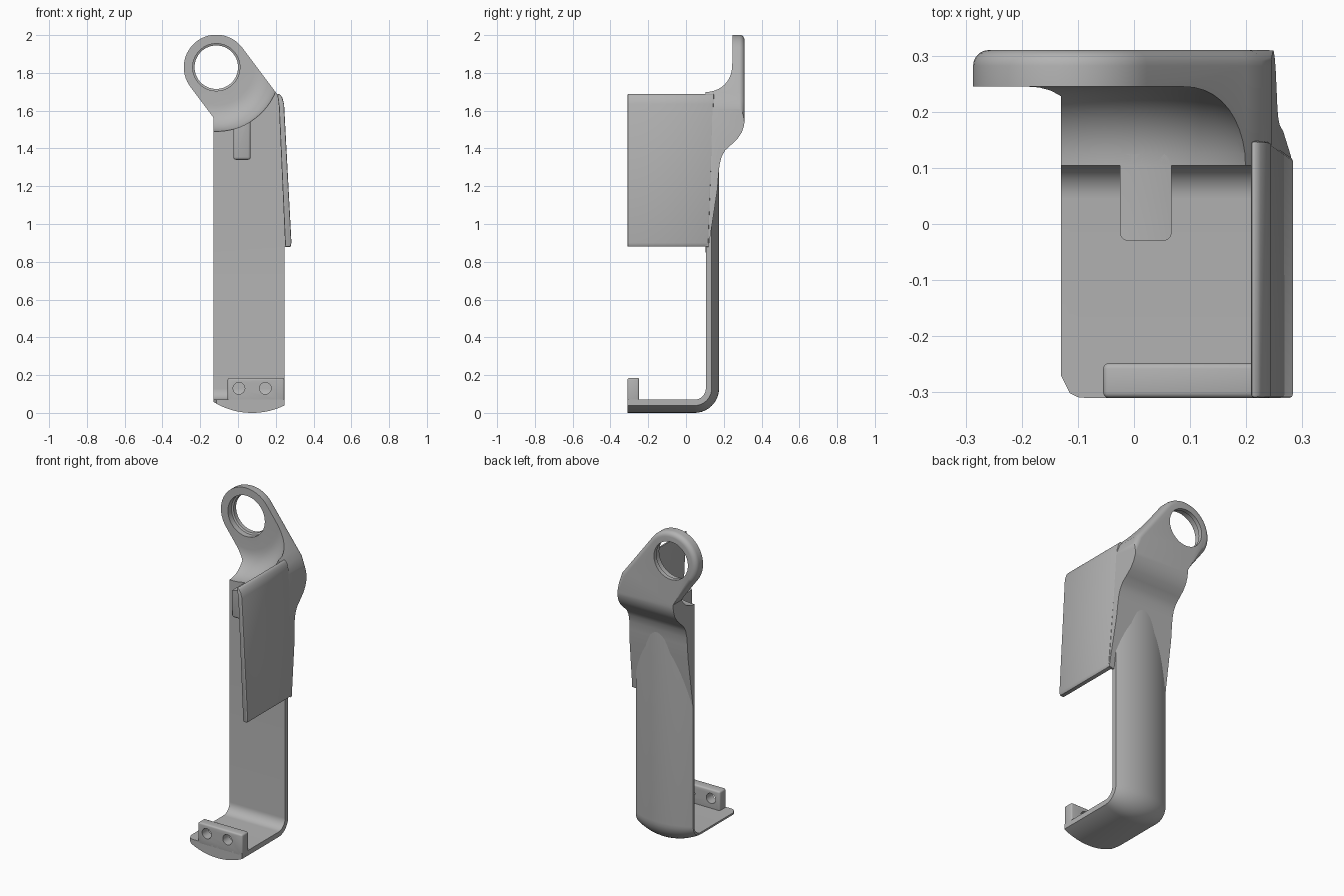
import bpy, bmesh
from math import sin, cos, pi, radians, sqrt
from mathutils import Matrix

if "Cube" in bpy.data.objects:
    bpy.data.objects.remove(bpy.data.objects["Cube"])

grey = bpy.data.materials.new("plain grey")
grey.use_nodes = True
grey.diffuse_color = (0.45, 0.45, 0.45, 1)
grey.node_tree.nodes["Principled BSDF"].inputs["Base Color"].default_value = grey.diffuse_color

RING = (-0.115, 1.83)   # ring centre in x, z
FRONT = 0.105           # front plane of the back strap


def finish(name, bm):
    bmesh.ops.recalc_face_normals(bm, faces=bm.faces)
    mesh = bpy.data.meshes.new(name)
    bm.to_mesh(mesh)
    bm.free()
    mesh.materials.append(grey)
    ob = bpy.data.objects.new(name, mesh)
    bpy.context.collection.objects.link(ob)
    return ob


def loft(name, rows, closed=False):
    """Skin closed rings of points; cap the ends unless the loft is closed."""
    bm = bmesh.new()
    rings = [[bm.verts.new(p) for p in row] for row in rows]
    pairs = list(zip(rings, rings[1:])) + ([(rings[-1], rings[0])] if closed else [])
    for a, b in pairs:
        for i in range(len(a)):
            j = (i + 1) % len(a)
            bm.faces.new((a[i], a[j], b[j], b[i]))
    if not closed:
        bm.faces.new(rings[0])
        bm.faces.new(rings[-1])
    return finish(name, bm)


def prism_y(name, outline, y0, y1):
    return loft(name, [[(x, y, z) for x, z in outline] for y in (y0, y1)])


def prism_x(name, outline, x0, x1):
    return loft(name, [[(x, y, z) for y, z in outline] for x in (x0, x1)])


def turned(name, profile, centre, steps=64):
    """Solid of revolution about a y-parallel axis; profile is (radius, y)."""
    ring = [2 * pi * k / steps for k in range(steps)]
    return loft(name, [[(centre[0] + r * cos(a), y, centre[1] + r * sin(a)) for a in ring]
                       for r, y in profile])


def apply(ob):
    deps = bpy.context.evaluated_depsgraph_get()
    mesh = bpy.data.meshes.new_from_object(ob.evaluated_get(deps))
    ob.modifiers.clear()
    ob.data = mesh


def boolean(ob, other, operation):
    mod = ob.modifiers.new("cut", "BOOLEAN")
    mod.object, mod.operation, mod.solver = other, operation, "EXACT"
    apply(ob)
    bpy.data.objects.remove(other)


def bevel(ob, width, segments=3):
    mod = ob.modifiers.new("round", "BEVEL")
    mod.width, mod.segments, mod.limit_method = width, segments, "ANGLE"
    apply(ob)


def box(x0, x1, z0, z1):
    return [(x0, z0), (x1, z0), (x1, z1), (x0, z1)]


# Curved strap: flat inside, crowned outside, bent forward into a foot
left, right, bend = -0.13, 0.245, 0.06
rows = []
for k in range(25):
    x = left + (right - left) * k / 24
    thick = 0.07 - (0.39 - sqrt(0.39 ** 2 - (x - 0.075) ** 2))
    d = max(0, 0.04 - (x - left))
    toe = -0.31 + 0.04 - sqrt(0.04 ** 2 - d ** 2)

    def path(offset):
        arc = [radians(-90 + 9 * i) for i in range(11)]
        r = bend + offset
        pts = [(FRONT - bend + r * cos(a), 0.07 + bend + r * sin(a)) for a in arc]
        return [(toe, 0.07 - offset)] + pts + [(FRONT + offset, 1.3)]

    rows.append([(x, y, z) for y, z in path(0) + path(thick)[::-1]])
strap = loft("curved_strap", rows)

# Upper body: ring outline running into the strap, rounded on its back edge
arc = [radians(36.87 + 180 * k / 32) for k in range(33)]
outline = [(RING[0] + 0.172 * cos(a), RING[1] + 0.172 * sin(a)) for a in arc]
outline += [(left, 1.563), (left, 0.85), (0.28, 0.88), (0.245, 1.61), (0.228, 1.66), (0.2, 1.697)]
body = prism_y("ring_head_and_neck", outline, FRONT - 0.0005, 0.31)
bm = bmesh.new()
bm.from_mesh(body.data)
rim = [e for e in bm.edges if all(v.co.y > 0.3 and v.co.z > 1.55 for v in e.verts)]
bmesh.ops.bevel(bm, geom=rim, offset=0.028, segments=5, profile=0.5, affect="EDGES")
bm.to_mesh(body.data)
bm.free()

# Side profile: tapering wedge, then a swept bulge to the back of the head
side = [(0.05, 0.8), (0.112, 0.8), (0.12, 0.88), (0.166, 1.18), (0.172, 1.26), (0.177, 1.31),
        (0.188, 1.355), (0.207, 1.39), (0.24, 1.42), (0.272, 1.45), (0.295, 1.485),
        (0.307, 1.52), (0.312, 1.56), (0.312, 2.1), (0.05, 2.1)]
boolean(body, prism_x("side_cutter", side, -0.5, 0.5), "INTERSECT")

# Front cove around the ring, shared by the body and the small tab
cove = [(0.34, -0.5), (0.34, FRONT)]
cove += [(0.2 + 0.14 * cos(a), FRONT + 0.14 * sin(a))
         for a in [radians(9 * k) for k in range(1, 11)]]
boolean(body, turned("cove_cutter", cove, RING, 96), "DIFFERENCE")
hole = [(0.125, 0), (0.125, 0.28), (0.115, 0.285), (0.115, 0.4)]
boolean(body, turned("hole_cutter", hole, RING), "DIFFERENCE")

# Small tab under the cove
tab = prism_y("small_tab", box(-0.025, 0.067, 1.34, 1.6), -0.03, FRONT + 0.02)
bevel(tab, 0.014)
boolean(tab, turned("cove_cutter", cove, RING, 96), "DIFFERENCE")

# Leaning side panel
panel_section = [(0.208, 1.69), (0.222, 1.687), (0.235, 1.668), (0.244, 1.635), (0.283, 0.9),
                 (0.278, 0.88), (0.25, 0.88), (0.217, 1.62)]
panel = prism_y("side_panel", panel_section, -0.31, 0.15)
for v in panel.data.vertices:
    if v.co.y > 0:
        v.co.y = 0.118 + 0.03 * (v.co.z - 0.88) / 0.81
bevel(panel, 0.006, 2)

# Foot lip with two holes
lip = prism_y("foot_lip", box(-0.055, 0.245, 0.05, 0.185), -0.31, -0.248)
bevel(lip, 0.01)
for x in (0.005, 0.145):
    boolean(lip, turned("lip_hole_cutter", [(0.031, -0.5), (0.031, 0)], (x, 0.13), 32), "DIFFERENCE")

# Smooth shading with sharp edges kept
bpy.ops.object.select_all(action="DESELECT")
for ob in (strap, body, tab, panel, lip):
    ob.select_set(True)
bpy.context.view_layer.objects.active = body
bpy.ops.object.shade_smooth_by_angle(angle=radians(30))
